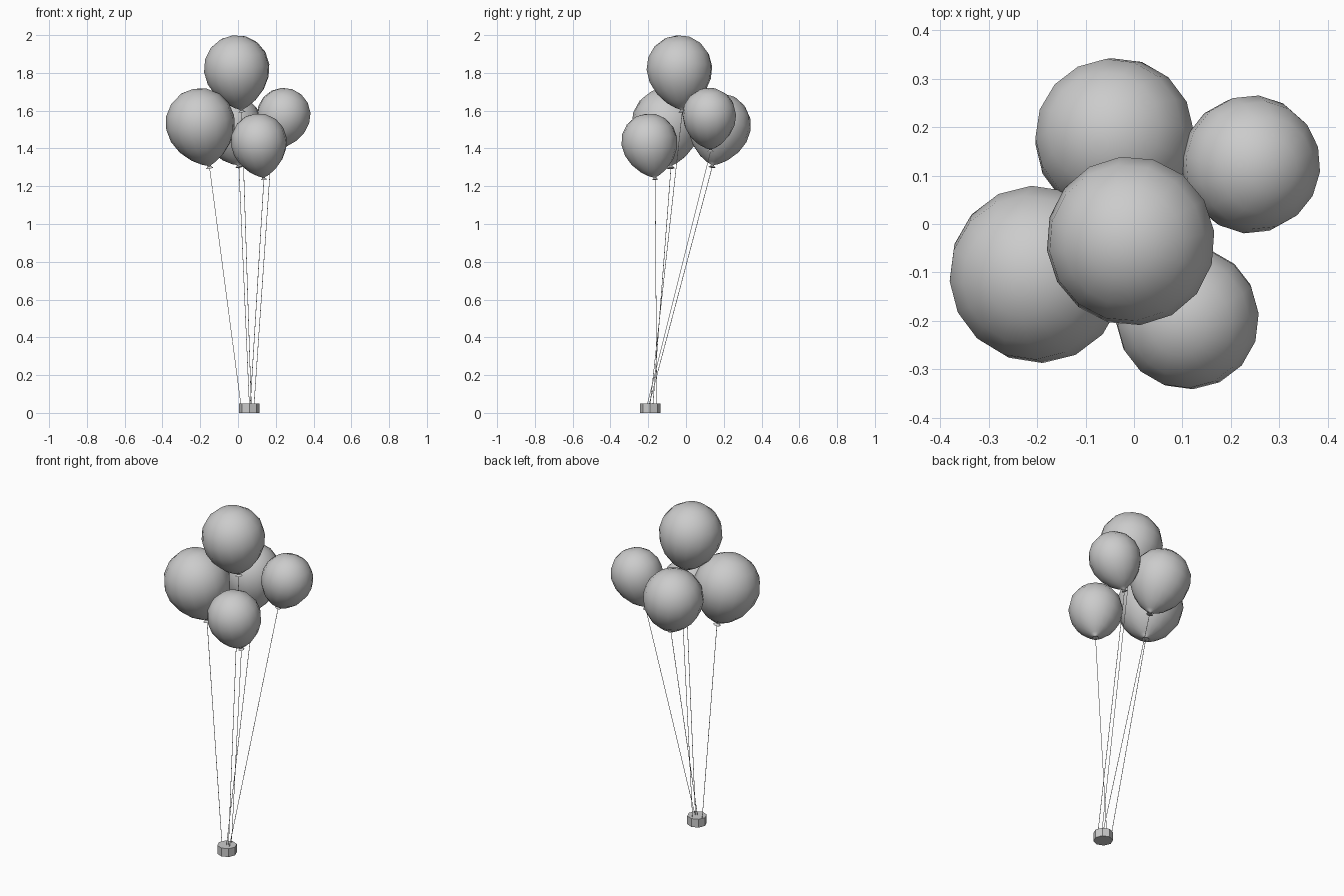
import bpy, bmesh, math
from mathutils import Vector

if "Cube" in bpy.data.objects:
    bpy.data.objects.remove(bpy.data.objects["Cube"])

SIDES = 16
# Balloon profile (radius, height) in units of balloon radius, crown to neck
PROFILE = [(.383, .924), (.707, .707), (.924, .383), (1, 0), (.935, -.38),
           (.75, -.74), (.47, -1.04), (.2, -1.22), (.06, -1.28),
           (.05, -1.31), (.11, -1.37)]


def finish(bm, name, smooth=None):
    bmesh.ops.recalc_face_normals(bm, faces=bm.faces)
    mesh = bpy.data.meshes.new(name)
    bm.to_mesh(mesh)
    bm.free()
    ob = bpy.data.objects.new(name, mesh)
    bpy.context.collection.objects.link(ob)
    if smooth:
        bpy.context.view_layer.objects.active = ob
        ob.select_set(True)
        bpy.ops.object.shade_smooth_by_angle(angle=math.radians(smooth))
        ob.select_set(False)
    return ob


def balloon(name, centre, radius, knot):
    """Revolved teardrop whose neck points at the knot; returns the knot tip."""
    bm = bmesh.new()
    crown = bm.verts.new((0, 0, 1))
    rings = [[bm.verts.new((r * math.cos(2 * math.pi * i / SIDES),
                            r * math.sin(2 * math.pi * i / SIDES), h))
              for i in range(SIDES)] for r, h in PROFILE]
    for i in range(SIDES):
        j = (i + 1) % SIDES
        bm.faces.new((crown, rings[0][i], rings[0][j]))
        for a, b in zip(rings, rings[1:]):
            bm.faces.new((a[i], b[i], b[j], a[j]))
    bm.faces.new(rings[-1])
    ob = finish(bm, name, 50)
    axis = Vector(centre) - Vector(knot)
    ob.rotation_mode = 'QUATERNION'
    ob.rotation_quaternion = axis.to_track_quat('Z', 'Y')
    ob.location = centre
    ob.scale = (radius, radius, axis.length / 1.37)
    # keep the crown round: only the lower half stretches to reach the knot
    stretch = axis.length / 1.37 / radius
    for v in ob.data.vertices:
        if v.co.z > 0:
            v.co.z /= stretch


def string(name, start, end, radius=.0015):
    start, end = Vector(start), Vector(end)
    d = end - start
    bm = bmesh.new()
    bmesh.ops.create_cone(bm, cap_ends=True, segments=6, radius1=radius,
                          radius2=radius, depth=d.length)
    ob = finish(bm, name)
    ob.rotation_mode = 'QUATERNION'
    ob.rotation_quaternion = d.to_track_quat('Z', 'Y')
    ob.location = (start + end) / 2


# name, centre, radius, knot tip, string end on the weight
BALLOONS = [
    ("top", (-.007, -.035, 1.825), .175, (.02, -.02, 1.592), (.07, -.19)),
    ("left", (-.2, -.104, 1.536), .184, (-.15, -.08, 1.295), (.015, -.175)),
    ("back", (-.04, .178, 1.525), .167, (.005, .138, 1.3), (.06, -.195)),
    ("right", (.242, .123, 1.578), .143, (.177, .13, 1.385), (.085, -.205)),
    ("front", (.11, -.194, 1.437), .149, (.137, -.163, 1.235), (.065, -.155)),
]
for name, centre, radius, knot, foot in BALLOONS:
    balloon(name + "_balloon", centre, radius, knot)
    string(name + "_string", knot, (*foot, .045))

# Octagonal weight holding the strings
bm = bmesh.new()
bmesh.ops.create_cone(bm, cap_ends=True, segments=8, radius1=.054,
                      radius2=.054, depth=.05)
weight = finish(bm, "weight")
weight.location = (.06, -.19, .025)
